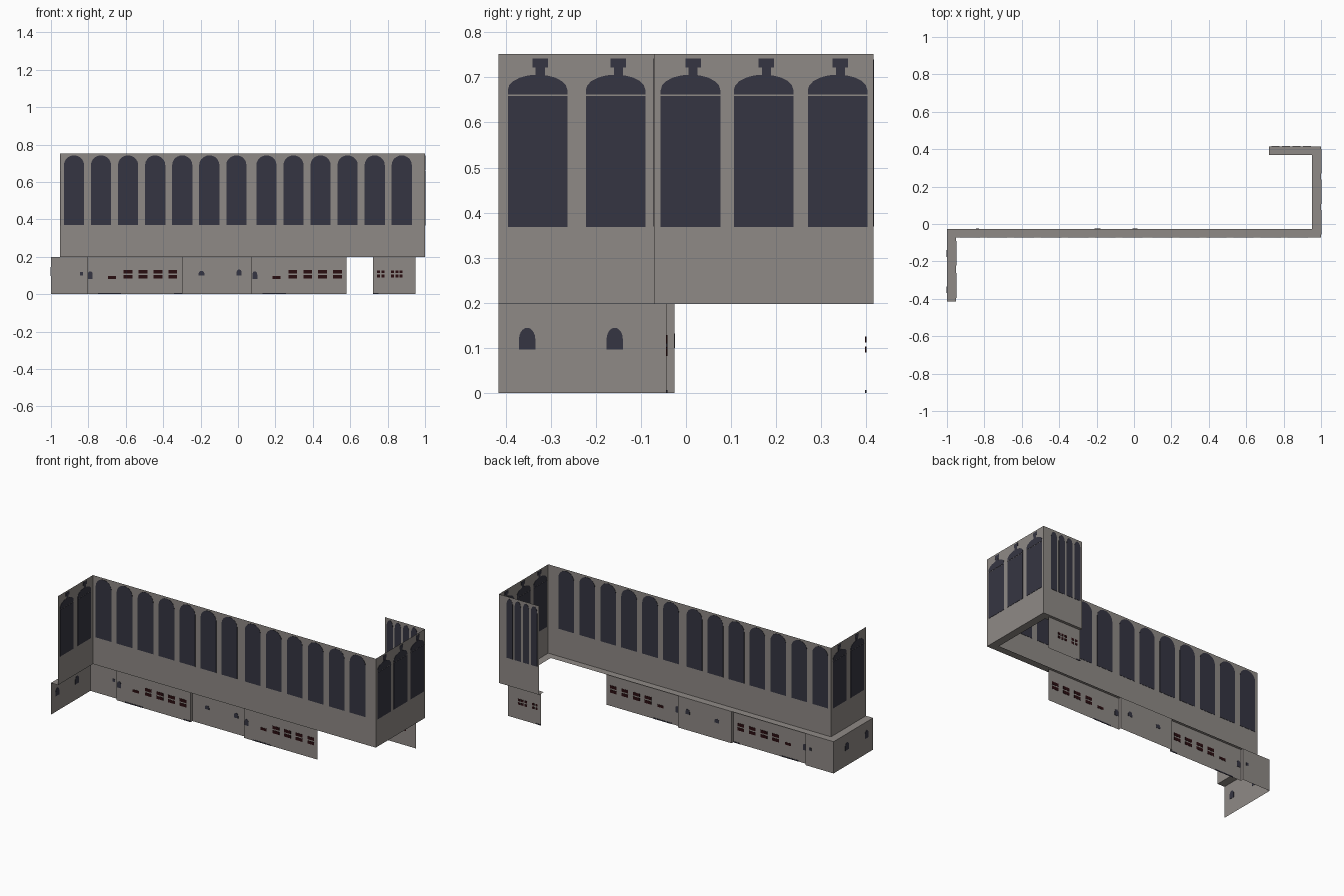
import bpy, bmesh, math
from mathutils import Vector

if "Cube" in bpy.data.objects:
    bpy.data.objects.remove(bpy.data.objects["Cube"])


def mat(name, rgb):
    m = bpy.data.materials.new(name)
    m.diffuse_color = (*rgb, 1)
    m.use_nodes = True
    m.node_tree.nodes["Principled BSDF"].inputs["Base Color"].default_value = m.diffuse_color
    return m


STONE = mat("grey_stone", (0.275, 0.253, 0.237))
GLASS = mat("dark_blue_glass", (0.036, 0.036, 0.054))
MAROON = mat("dark_maroon", (0.022, 0.004, 0.005))
Z_SPLIT, Z_TOP = 0.198, 0.752
T = 0.0015  # half thickness of the painted plates, visible from both sides


def finish(bm, name, material):
    me = bpy.data.meshes.new(name)
    bm.to_mesh(me)
    bm.free()
    me.materials.append(material)
    bpy.context.collection.objects.link(bpy.data.objects.new(name, me))


def wall(name, path, z0, z1):
    """Thin vertical sheet following a plan path."""
    bm = bmesh.new()
    cols = [(bm.verts.new((x, y, z0)), bm.verts.new((x, y, z1))) for x, y in path]
    for a, b in zip(cols, cols[1:]):
        bm.faces.new((a[0], b[0], b[1], a[1]))
    finish(bm, name, STONE)


def plates(name, material, axis, pos, outlines):
    """Thin plates through the wall plane axis=pos; outlines are lists of (u, z)."""
    bm = bmesh.new()
    for pts in outlines:
        def at(u, z, d):
            return (pos + d, u, z) if axis == "x" else (u, pos + d, z)
        f = bm.faces.new([bm.verts.new(at(u, z, -T)) for u, z in pts])
        g = bmesh.ops.extrude_face_region(bm, geom=[f])["geom"]
        off = Vector((2 * T, 0, 0)) if axis == "x" else Vector((0, 2 * T, 0))
        bmesh.ops.translate(bm, vec=off, verts=[v for v in g if isinstance(v, bmesh.types.BMVert)])
    bmesh.ops.recalc_face_normals(bm, faces=bm.faces[:])
    finish(bm, name, material)


def rect(c, w, z0, z1):
    return [(c - w / 2, z0), (c + w / 2, z0), (c + w / 2, z1), (c - w / 2, z1)]


def arch(c, w, z0, spring, top, n=10):
    pts = [(c - w / 2, z0), (c + w / 2, z0)]
    for i in range(n + 1):
        a = math.pi * i / n
        pts.append((c + w / 2 * math.cos(a), spring + (top - spring) * math.sin(a)))
    return pts


def domed(c):
    """Wide side window: lower pane, domed head, neck and finial."""
    neck = c + 0.006
    return [rect(c, 0.132, 0.368, 0.659), arch(c, 0.132, 0.662, 0.672, 0.706),
            rect(neck, 0.020, 0.704, 0.722), rect(neck, 0.034, 0.722, 0.742)]


# Upper storey wall, folded around the plan
wall("upper_wall", [(-0.951, -0.415), (-0.951, -0.071), (1, -0.071), (1, 0.415), (0.722, 0.415)],
     Z_SPLIT, Z_TOP)

# Lower storey wall with two shopfront bays stepped forward
F, B = -0.026, -0.043
wall("lower_wall", [(-1, -0.415), (-1, F), (-0.807, F), (-0.807, B), (-0.296, B), (-0.296, F),
                    (0.073, F), (0.073, B), (0.58, B)], 0, Z_SPLIT)
wall("rear_lower_wall", [(0.722, 0.398), (0.949, 0.398)], 0, Z_SPLIT)

# Overhang underside joining the two storeys
bm = bmesh.new()
outer = [(-0.951, -0.415), (-0.951, -0.071), (1, -0.071), (1, 0.415), (0.722, 0.415)]
inner = [(-1, -0.415), (-1, F), (0.951, F), (0.951, 0.37), (0.722, 0.37)]
pairs = [(bm.verts.new((*a, Z_SPLIT)), bm.verts.new((*b, Z_SPLIT))) for a, b in zip(outer, inner)]
for p, q in zip(pairs, pairs[1:]):
    bm.faces.new((p[0], q[0], q[1], p[1]))
finish(bm, "overhang", STONE)

# Upper windows
front = [c + i * 0.1447 for c, k in ((-0.877, 7), (0.152, 6)) for i in range(k)]
plates("front_windows", GLASS, "y", -0.071, [arch(c, 0.108, 0.37, 0.69, 0.742) for c in front])
plates("left_windows", GLASS, "x", -0.951, domed(-0.329) + domed(-0.156))
plates("right_windows", GLASS, "x", 1, [o for c in (0.01, 0.172, 0.336) for o in domed(c)])
plates("rear_windows", GLASS, "y", 0.415,
       [arch(0.757 + i * 0.056, 0.043, 0.37, 0.70, 0.74) for i in range(4)])

# Shopfront panes: two rows of small maroon openings per bay, a sign hatch and a blue lamp
panes, lamps, sills = [], [], []
for x0 in (-0.807, 0.073):
    for i in range(4):
        c = x0 + 0.219 + i * 0.08
        panes += [rect(c, 0.046, 0.083, 0.102), rect(c, 0.046, 0.110, 0.129)]
    panes.append(rect(x0 + 0.133, 0.042, 0.082, 0.098))
    lamps.append(arch(x0 + 0.017, 0.026, 0.082, 0.105, 0.122))
    sills.append(rect(x0 + 0.12, 0.125, 0, 0.007))
sills.append(rect(-0.321, 0.045, 0, 0.007))
plates("shop_panes", MAROON, "y", B, panes)
plates("shop_lamps", GLASS, "y", B, lamps)
plates("shop_sills", GLASS, "y", B, sills)
plates("wall_lamps", GLASS, "y", F, [arch(-0.195, 0.03, 0.1, 0.112, 0.124),
                                     arch(0.006, 0.028, 0.1, 0.115, 0.132),
                                     rect(-0.838, 0.016, 0.1, 0.118)])
plates("left_lamps", GLASS, "x", -1, [arch(c, 0.036, 0.097, 0.12, 0.145) for c in (-0.352, -0.158)])
plates("rear_panes", MAROON, "y", 0.398,
       [rect(c, 0.016, z, z + 0.014) for c in (0.752, 0.776, 0.826, 0.85, 0.872) for z in (0.09, 0.112)])
plates("rear_sill", GLASS, "y", 0.398, [rect(0.737, 0.03, 0, 0.007)])
